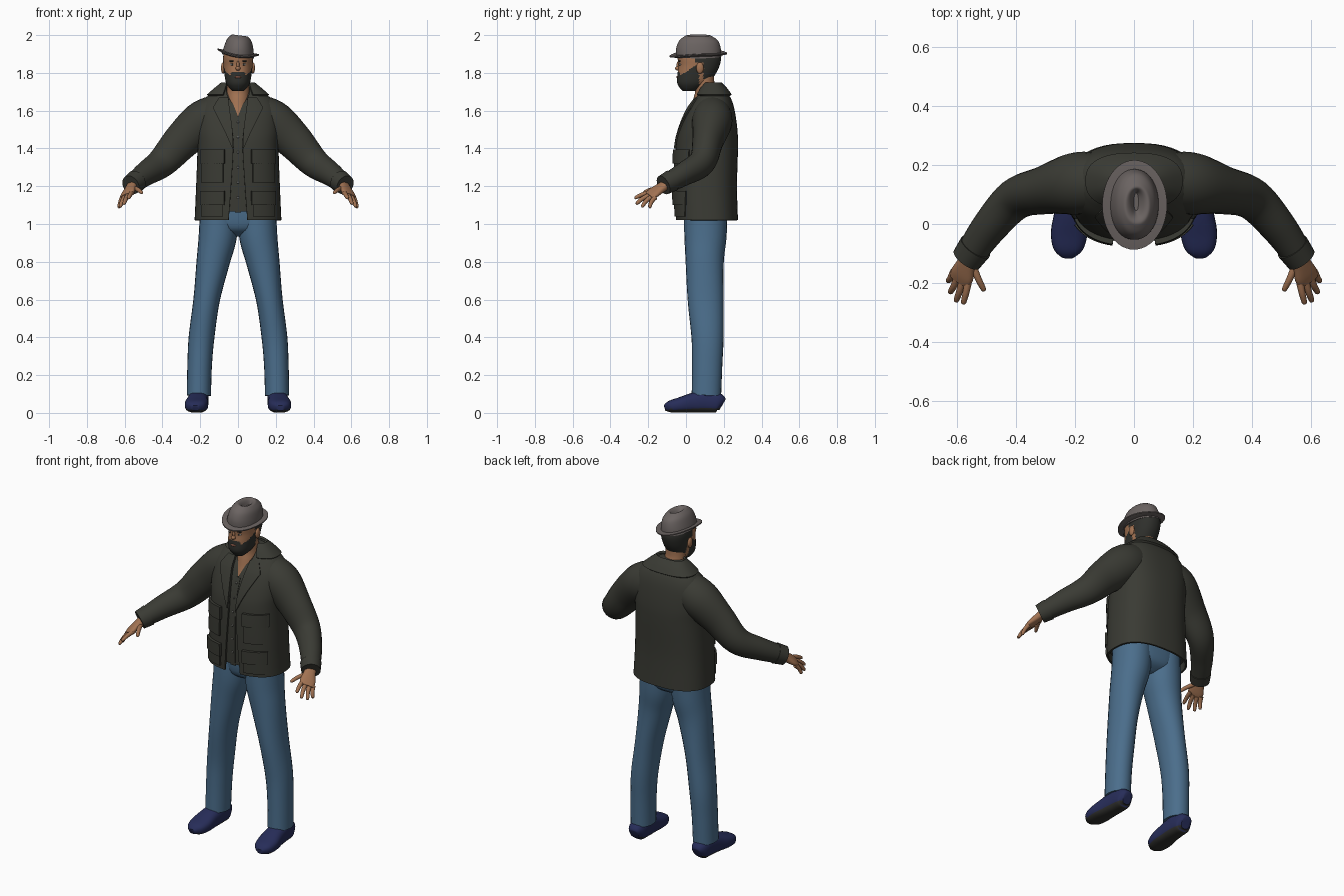
import bpy, bmesh
from math import sin, cos, pi, asin, radians
from mathutils import Vector

cube = bpy.data.objects.get("Cube")
if cube:
    bpy.data.objects.remove(cube)
parts = []


def material(name, *rgb):
    m = bpy.data.materials.new(name)
    m.use_nodes = True
    m.diffuse_color = (*rgb, 1)
    m.node_tree.nodes["Principled BSDF"].inputs["Base Color"].default_value = (*rgb, 1)
    return m


CLOTH = material("dark_olive_cloth", .042, .043, .034)
DENIM = material("blue_denim", .07, .155, .26)
SHOE = material("navy_leather", .02, .026, .1)
SOLE = material("dark_sole", .03, .03, .027)
SKIN = material("skin", .36, .17, .085)
HAIR = material("dark_hair", .028, .029, .025)
FELT = material("grey_felt", .145, .125, .12)
BUTTON = material("button_grey", .13, .13, .12)
EYE = material("eye_white", .55, .5, .45)
LIP = material("lip", .25, .1, .065)


def spline(rows, k):
    """Smooth interpolation through rows of numbers."""
    out = []
    for i in range(len(rows) - 1):
        p, a, b, q = rows[max(i - 1, 0)], rows[i], rows[i + 1], rows[min(i + 2, len(rows) - 1)]
        for s in range(k):
            t = s / k
            out.append([B + .5 * t * (C - A + t * (2 * A - 5 * B + 4 * C - D + t * (3 * (B - C) + D - A)))
                        for A, B, C, D in zip(p, a, b, q)])
    return out + [list(rows[-1])]


def power(v, n):
    return (1 if v >= 0 else -1) * abs(v) ** (2 / n)


def finish(name, bm, mats, rule=None, mirror=False, thick=0):
    if rule:
        bm.normal_update()
        for f in bm.faces:
            f.material_index = rule(f.calc_center_median(), f.normal)
    mesh = bpy.data.meshes.new(name)
    bm.to_mesh(mesh)
    bm.free()
    ob = bpy.data.objects.new(name, mesh)
    bpy.context.collection.objects.link(ob)
    for m in mats:
        mesh.materials.append(m)
    if thick:
        ob.modifiers.new("thickness", 'SOLIDIFY').thickness = thick
    if mirror:
        ob.modifiers.new("mirror", 'MIRROR')
    parts.append(ob)
    return ob


def skin_rings(rings, closed, caps):
    bm = bmesh.new()
    vs = [[bm.verts.new(p) for p in r] for r in rings]
    n = len(vs[0])
    for lo, hi in zip(vs, vs[1:]):
        for j in range(n if closed else n - 1):
            k = (j + 1) % n
            bm.faces.new((lo[j], lo[k], hi[k], hi[j]))
    if caps:
        bm.faces.new(vs[0][::-1])
        bm.faces.new(vs[-1])
    if closed:
        bmesh.ops.recalc_face_normals(bm, faces=bm.faces)
    return bm


def shell(name, rows, mats, k=5, n=2.5, seg=48, caps=True, **kw):
    """Level slices (z, front, back, half width, front gap)."""
    rows = spline(rows, k)
    closed = len(rows[0]) < 5
    rings = []
    for z, f, b, w, *gap in rows:
        a0 = asin(min(1, max(0, gap[0]) / w) ** (n / 2)) if gap else 0
        angles = [a0 + (2 * pi - 2 * a0) * j / seg for j in range(seg if closed else seg + 1)]
        rings.append([(w * power(sin(a), n), (f + b) / 2 - (b - f) / 2 * power(cos(a), n), z)
                      for a in angles])
    return finish(name, skin_rings(rings, closed, caps), mats, **kw)


def limb(name, rows, mats, ref=(0, 1, 0), k=6, n=2, seg=24, **kw):
    """Tube along a path of (x, y, z, half width, half depth)."""
    rows = spline(rows, k)
    pts = [Vector(r[:3]) for r in rows]
    rings = []
    for i, r in enumerate(rows):
        t = (pts[min(i + 1, len(pts) - 1)] - pts[max(i - 1, 0)]).normalized()
        u = t.cross(Vector(ref)).normalized()
        v = u.cross(t)
        rings.append([pts[i] + u * r[3] * power(cos(a), n) + v * r[4] * power(sin(a), n)
                      for a in (2 * pi * j / seg for j in range(seg))])
    return finish(name, skin_rings(rings, True, True), mats, mirror=True, **kw)


def ball(name, loc, size, mat, mirror=False):
    bm = bmesh.new()
    bmesh.ops.create_uvsphere(bm, u_segments=16, v_segments=10, radius=1)
    for v in bm.verts:
        v.co = Vector(loc) + Vector(a * b for a, b in zip(v.co, size))
    return finish(name, bm, [mat], mirror=mirror)


# Jacket body, open at the front
TORSO = [(1.02, -.055, .275, .23, .05), (1.2, -.06, .27, .222, .037), (1.4, -.055, .275, .215, .025),
         (1.5, -.035, .272, .22, .03), (1.6, .005, .258, .213, .045), (1.66, .045, .24, .18, .052),
         (1.7, .075, .215, .13, .06), (1.735, .095, .185, .09, .062)]
shell("jacket_body", TORSO, [CLOTH], k=6, caps=False, thick=.01)
shell("jacket_collar", [(1.685, .05, .242, .165, .08), (1.72, .07, .217, .125, .068),
                        (1.75, .095, .187, .088, .06)], [CLOTH], caps=False, thick=.012)

# Shirt with an open neck, and the chest beneath it
dense = spline(TORSO, 6)
shell("shirt", [(z, f + .012, b - .012, w - .012, max(0, (z - 1.57) * .4))
                for z, f, b, w, g in dense if z > 1.04], [CLOTH], k=1)
shell("neck", [(1.5, -.015, .2, .09), (1.6, .022, .2, .07), (1.66, .038, .18, .062), (1.7, .048, .165, .06),
               (1.75, .045, .15, .058), (1.82, .04, .15, .055)], [SKIN], n=2)


def chest_y(x, z):
    lo, hi = next((a, b) for a, b in zip(dense, dense[1:]) if z <= b[0] + 1e-6)
    t = (z - lo[0]) / (hi[0] - lo[0])
    f, b, w = (lo[i] + t * (hi[i] - lo[i]) for i in (1, 2, 3))
    return (f + b) / 2 - (b - f) / 2 * (1 - min(1, abs(x) / w) ** 2.5) ** .4


def patch(name, rows, lift, mirror=True):
    """Cloth piece laid on the chest, from rows (z, inner x, outer x) going down."""
    bm = bmesh.new()
    grid = []
    for z, a, b in spline(rows, 5):
        xs = [a + (b - a) * j / 10 for j in range(11)]
        grid.append([bm.verts.new((x, chest_y(x, z) - lift, z)) for x in xs])
    for hi, lo in zip(grid, grid[1:]):
        for j in range(10):
            bm.faces.new((hi[j], lo[j], lo[j + 1], hi[j + 1]))
    finish(name, bm, [CLOTH], mirror=mirror, thick=max(lift, 0) + .005)


patch("lapel", [(1.67, .05, .1), (1.62, .046, .13), (1.6, .043, .125), (1.5, .03, .075), (1.4, .025, .03)], .009)
for label, top, drop in (("chest", 1.39, .17), ("hip", 1.17, .13)):
    patch(label + "_pocket", [(top, .08, .195), (top - drop, .08, .195)], .01)
    patch(label + "_pocket_flap", [(top + .005, .073, .202), (top - .07, .073, .202)], .018)
patch("shirt_placket", [(1.57, -.016, .016), (1.06, -.016, .016)], -.008, mirror=False)
for i in range(6):
    z = 1.14 + i * .08
    ball("shirt_button", (0, chest_y(0, z) + .007, z), (.006, .004, .006), BUTTON)

# Sleeves and cuffs
limb("sleeve", [(.12, .14, 1.575, .108, .1), (.195, .137, 1.535, .112, .106), (.3, .115, 1.437, .098, .082),
                (.4, .085, 1.328, .08, .07), (.49, -.01, 1.265, .064, .06), (.562, -.112, 1.21, .05, .05)], [CLOTH])
limb("cuff", [(.538, -.078, 1.228, .059, .058), (.568, -.12, 1.206, .053, .053)], [CLOTH], k=2)

# Hands
across = Vector((.05, .025, -.025))
flat = Vector((.2, -.7, -.5)).cross(across)
limb("palm", [(.556, -.1, 1.212, .03, .023), (.568, -.135, 1.19, .034, .021), (.583, -.172, 1.165, .043, .017),
              (.592, -.196, 1.149, .038, .011)], [SKIN], ref=flat, n=2.4)
FINGERS = {"thumb": ((.55, -.135, 1.19), (.508, -.228, 1.165)), "index": ((.56, -.182, 1.167), (.58, -.273, 1.137)),
           "middle": ((.58, -.185, 1.156), (.605, -.265, 1.106)), "ring": ((.598, -.178, 1.147), (.625, -.235, 1.09)),
           "little": ((.612, -.162, 1.142), (.632, -.195, 1.086))}
for label, (a, b) in FINGERS.items():
    a, b = Vector(a), Vector(b)
    mid, end = a.lerp(b, .5) + Vector((0, -.004, .004)), a.lerp(b, .92)
    limb(label + "_finger", [(*a, .013, .013), (*mid, .0115, .0115), (*end, .009, .009), (*b, .003, .003)],
         [SKIN], ref=flat, k=4, seg=12)

# Jeans
limb("jeans_leg", [(.207, .108, .092, .064, .078), (.203, .112, .25, .065, .08), (.193, .114, .4, .068, .085),
                   (.166, .104, .6, .07, .095), (.132, .099, .8, .088, .101), (.107, .103, .94, .101, .112),
                   (.1, .105, 1.1, .1, .115)], [DENIM], n=2.1)
shell("jeans_hips", [(.935, .07, .15, .03), (.98, .005, .21, .16), (1.1, -.01, .222, .2)], [DENIM])

# Shoes, with the underside as the sole
limb("shoe", [(.208, .192, .043, .028, .032), (.209, .168, .054, .047, .052), (.21, .1, .06, .053, .059),
              (.214, .04, .054, .056, .053), (.22, -.03, .042, .062, .041), (.224, -.085, .033, .05, .031),
              (.225, -.113, .026, .02, .015)], [SHOE, SOLE], ref=(0, 0, 1), n=2.6,
     rule=lambda c, nrm: int(nrm.z < -.5 and c.z < .03))
limb("shoe_collar", [(.208, .112, .06, .05, .072), (.208, .11, .125, .056, .068)], [SHOE], k=2)


# Head, with hair and beard picked out by position
def head_colour(c, nrm):
    beard = c.y < .07 and c.z < 1.777 + (c.y + .045) * .65
    moustache = abs(c.x) < .036 and c.z < 1.803 and c.y < 0
    hair = c.y > .092 and c.z > 1.768
    temple = c.y > .045 and c.z > 1.855
    return int(beard or moustache or hair or temple)


shell("head", [(1.703, -.015, .05, .028), (1.722, -.034, .085, .048), (1.75, -.047, .125, .064),
               (1.8, -.044, .16, .073), (1.84, -.04, .178, .077), (1.88, -.044, .186, .079),
               (1.92, -.038, .178, .073)], [SKIN, HAIR], k=8, n=2.2, seg=72, rule=head_colour)
ball("nose", (0, -.043, 1.824), (.013, .015, .012), SKIN)
ball("nose_bridge", (0, -.038, 1.84), (.008, .012, .024), SKIN)
ball("mouth", (0, -.045, 1.778), (.02, .006, .006), LIP)
ball("ear", (.079, .074, 1.826), (.011, .02, .03), SKIN, mirror=True)
ball("eye", (.03, -.031, 1.845), (.013, .006, .006), EYE, mirror=True)
ball("iris", (.03, -.035, 1.845), (.005, .004, .0055), HAIR, mirror=True)
ball("eyebrow", (.031, -.034, 1.862), (.018, .006, .004), HAIR, mirror=True)

# Hat: curled brim and dented crown, tipped to one side
brim = shell("hat_brim", [(1.886, -.045, .18, .08), (1.892, -.087, .217, .11), (1.898, -.087, .217, .11),
                          (1.902, -.055, .188, .087)], [FELT], k=1, n=2)
crown = shell("hat_crown", [(1.888, -.053, .187, .085), (1.93, -.052, .184, .078), (1.97, -.036, .17, .066),
                            (1.992, -.01, .14, .049), (1.998, .006, .125, .037), (1.988, .025, .115, .022),
                            (1.965, .045, .105, .008)], [FELT], k=4, n=2.1)
for ob in (brim, crown):
    for v in ob.data.vertices:
        x, y, z = v.co
        if ob is brim:
            z += x * x * 1.3 + (y - .065) * .05
        v.co = (x + (z - 1.89) * .1, y, z - x * .13)

# Shading
bpy.ops.object.select_all(action='DESELECT')
for ob in parts:
    ob.select_set(True)
bpy.context.view_layer.objects.active = parts[0]
bpy.ops.object.convert(target='MESH')
bpy.ops.object.shade_smooth_by_angle(angle=radians(45))
